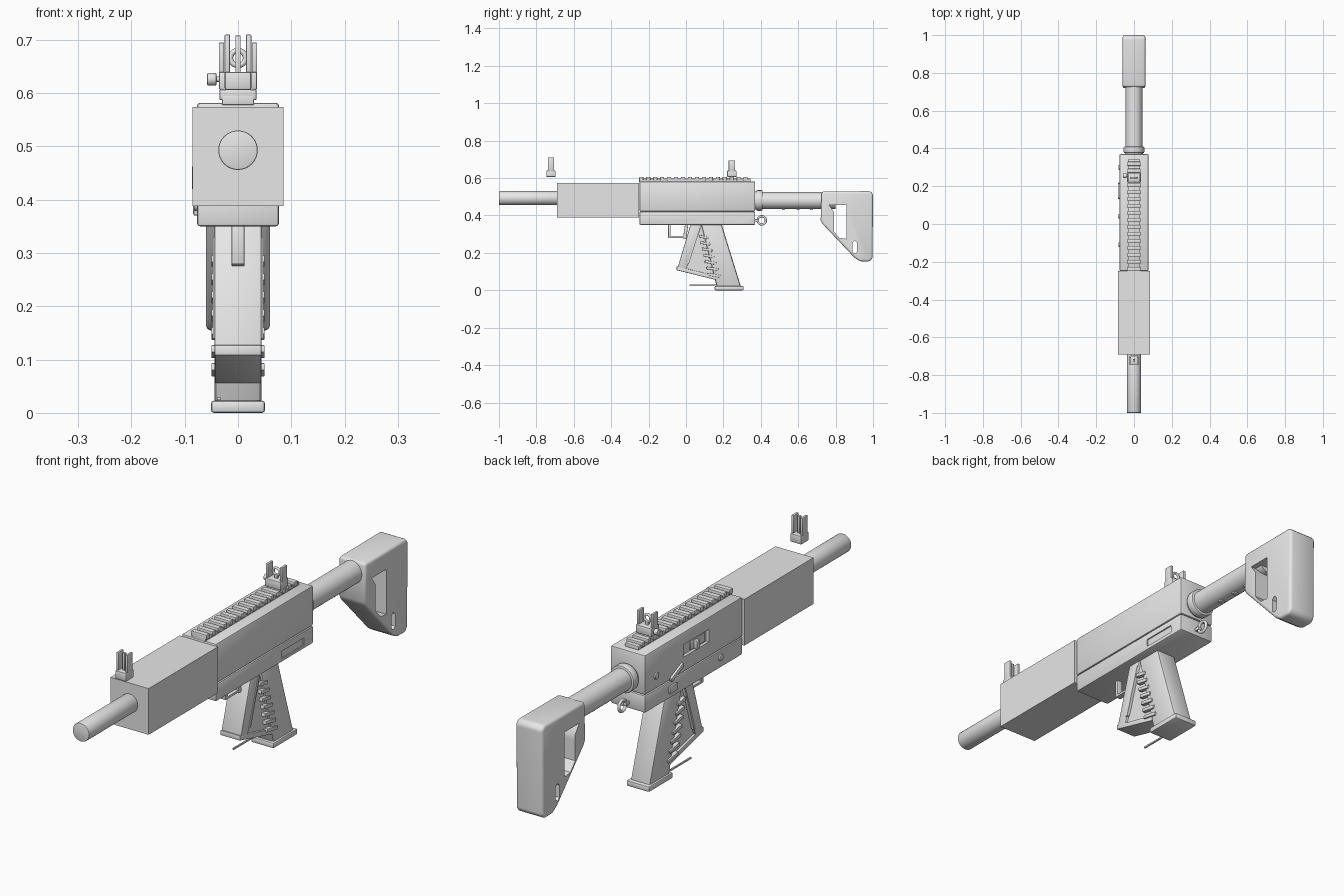
import bpy, bmesh, math
from mathutils import Matrix, Vector

cube = bpy.data.objects.get("Cube")
if cube:
    bpy.data.objects.remove(cube, do_unlink=True)

GREY = (0.8, 0.8, 0.8, 1.0)
grey = bpy.data.materials.new("plain_grey")
grey.use_nodes = True
grey.diffuse_color = GREY
grey.node_tree.nodes["Principled BSDF"].inputs["Base Color"].default_value = GREY


def activate(obj):
    bpy.ops.object.select_all(action='DESELECT')
    obj.select_set(True)
    bpy.context.view_layer.objects.active = obj


def apply(obj, kind, **settings):
    mod = obj.modifiers.new(kind.title(), kind)
    for key, value in settings.items():
        setattr(mod, key, value)
    activate(obj)
    bpy.ops.object.modifier_apply(modifier=mod.name)


def smooth(obj):
    activate(obj)
    bpy.ops.object.shade_smooth_by_angle(angle=math.radians(35))


def finish(name, bm, bevel=0.0, segments=2):
    bmesh.ops.recalc_face_normals(bm, faces=bm.faces)
    mesh = bpy.data.meshes.new(name)
    bm.to_mesh(mesh)
    bm.free()
    obj = bpy.data.objects.new(name, mesh)
    bpy.context.collection.objects.link(obj)
    mesh.materials.append(grey)
    if bevel:
        apply(obj, 'BEVEL', width=bevel, segments=segments, limit_method='ANGLE')
    smooth(obj)
    return obj


def box(name, x, y, z, bevel=0.0, tilt=0.0):
    """Box from (min, max) ranges, optionally tilted about x."""
    size = Vector((x[1] - x[0], y[1] - y[0], z[1] - z[0]))
    mid = Vector((sum(x), sum(y), sum(z))) / 2
    bm = bmesh.new()
    bmesh.ops.create_cube(bm, size=1, matrix=Matrix.LocRotScale(
        mid, Matrix.Rotation(tilt, 3, 'X'), size))
    return finish(name, bm, bevel)


def plate(name, outline, half, bevel=0.0, segments=2):
    """Side outline of (y, z) points extruded to x = +-half."""
    bm = bmesh.new()
    face = bm.faces.new([bm.verts.new((-half, y, z)) for y, z in outline])
    side = bmesh.ops.extrude_face_region(bm, geom=[face])["geom"]
    bmesh.ops.translate(bm, vec=(2 * half, 0, 0),
                        verts=[v for v in side if isinstance(v, bmesh.types.BMVert)])
    return finish(name, bm, bevel, segments)


def rod(name, centre, radius, length, axis='Y', bevel=0.0):
    bm = bmesh.new()
    turn = Matrix.Rotation(math.pi / 2, 4, 'X' if axis == 'Y' else 'Y')
    bmesh.ops.create_cone(bm, cap_ends=True, segments=40, radius1=radius, radius2=radius,
                          depth=length, matrix=Matrix.Translation(centre) @ turn)
    return finish(name, bm, bevel)


def ring(name, centre, major, minor, axis):
    turn = (math.pi / 2, 0, 0) if axis == 'Y' else (0, math.pi / 2, 0)
    bpy.ops.mesh.primitive_torus_add(location=centre, rotation=turn, major_radius=major,
                                     minor_radius=minor, major_segments=32, minor_segments=10)
    obj = bpy.context.object
    obj.name = name
    obj.data.materials.append(grey)
    bpy.ops.object.shade_smooth()


def cut(obj, cutter):
    cutter.hide_render = True
    apply(obj, 'BOOLEAN', object=cutter, operation='DIFFERENCE', solver='EXACT')
    bpy.data.objects.remove(cutter, do_unlink=True)
    smooth(obj)


# Barrel and forward housing
rod("barrel", (0, -0.82, 0.493), 0.037, 0.36, bevel=0.003)
box("forward_housing", (-0.085, 0.085), (-0.69, -0.25), (0.388, 0.574))

# Body halves, with a seam between them
upper = box("upper_body", (-0.077, 0.077), (-0.249, 0.37), (0.422, 0.582), 0.006)
lower = box("lower_body", (-0.077, 0.077), (-0.249, 0.37), (0.35, 0.42), 0.006)
box("body_core", (-0.07, 0.07), (-0.24, 0.36), (0.4, 0.44))
cut(upper, box("port_cutter", (-0.1, -0.065), (-0.035, 0.125), (0.483, 0.533)))
cut(lower, box("recess_cutter", (0.072, 0.1), (0.17, 0.31), (0.364, 0.394)))
box("port_bolt", (-0.07, -0.06), (-0.02, 0.07), (0.487, 0.525), 0.003)
box("port_handle", (-0.085, -0.06), (0.03, 0.05), (0.485, 0.52), 0.003)

# Controls on the right side
box("selector_lever", (-0.086, -0.07), (0.13, 0.215), (0.432, 0.45), 0.004, math.radians(-25))
box("catch_button", (-0.084, -0.07), (0.17, 0.22), (0.37, 0.4), 0.004)
for y, z in ((0.3, 0.475), (-0.11, 0.392)):
    rod("body_pin", (-0.076, y, z), 0.013, 0.014, 'X', 0.003)

# Top rail with cross teeth
box("rail_base", (-0.03, 0.03), (-0.25, 0.345), (0.578, 0.597), 0.002)
teeth = 16
for i in range(teeth):
    y = -0.25 + i * 0.595 / teeth
    box("rail_tooth", (-0.035, 0.035), (y, y + 0.022), (0.587, 0.607), 0.003)

# Sights
for name, y, half, top in (("front_sight", -0.722, 0.025, 0.71), ("rear_sight", 0.245, 0.036, 0.695)):
    box(name + "_base", (-half, half), (y - 0.025, y + 0.025), (0.606, 0.64), 0.004)
    for side in (-1, 1):
        x = side * (half - 0.005)
        box(name + "_ear", (x - 0.005, x + 0.005), (y - 0.017, y + 0.017), (0.635, top), 0.002)
box("front_sight_post", (-0.005, 0.005), (-0.728, -0.716), (0.635, 0.708), 0.001)
ring("rear_aperture", (0, 0.245, 0.666), 0.014, 0.005, 'Y')
box("aperture_stem", (-0.005, 0.005), (0.24, 0.25), (0.635, 0.655))
rod("sight_knob", (-0.049, 0.255, 0.626), 0.012, 0.018, 'X', 0.003)
rod("sight_knob_shaft", (-0.037, 0.255, 0.626), 0.005, 0.02, 'X')

# Stock tube, collar and sling ring
rod("stock_tube", (0, 0.58, 0.48), 0.045, 0.44)
rod("tube_collar", (0, 0.393, 0.48), 0.055, 0.034, bevel=0.006)
rod("tube_neck", (0, 0.375, 0.48), 0.048, 0.03)
ring("sling_ring", (0, 0.405, 0.374), 0.022, 0.006, 'X')
box("sling_ring_mount", (-0.008, 0.008), (0.36, 0.39), (0.368, 0.38), 0.002)
for y in (0.52, 0.6, 0.67):
    box("tube_stop", (-0.012, 0.012), (y - 0.008, y + 0.008), (0.43, 0.445), 0.002)

# Stock with a window and a strap slot
stock = plate("stock", [(0.725, 0.528), (0.985, 0.53), (1.0, 0.515), (0.997, 0.17), (0.98, 0.154),
                        (0.93, 0.155), (0.9, 0.175), (0.73, 0.355), (0.72, 0.375)], 0.06, 0.018, 3)
cut(stock, plate("window_cutter", [(0.765, 0.456), (0.858, 0.456), (0.858, 0.275), (0.82, 0.28),
                                   (0.79, 0.315), (0.79, 0.42)], 0.1))
cut(stock, plate("slot_cutter", [(0.89, 0.205), (0.902, 0.196), (0.915, 0.205),
                                 (0.915, 0.255), (0.902, 0.267), (0.89, 0.255)], 0.1))

# Grip: solid back, slanted front strut, recessed core and foot
plate("grip_back", [(0.08, 0.355), (0.19, 0.355), (0.295, 0.015), (0.165, 0.015)], 0.044, 0.01)
plate("grip_strut", [(0.025, 0.355), (0.085, 0.355), (0.0, 0.11), (-0.045, 0.12)], 0.044, 0.004)
plate("grip_core", [(0.04, 0.355), (0.15, 0.355), (0.2, 0.06), (-0.03, 0.115)], 0.035)
plate("grip_foot", [(-0.05, 0.128), (0.16, 0.078), (0.16, 0.055), (-0.05, 0.108)], 0.044, 0.003)
box("grip_base_plate", (-0.051, 0.051), (0.153, 0.308), (0.0, 0.023), 0.006)
box("base_spike", (-0.039, -0.033), (0.02, 0.18), (0.024, 0.03))

# Stepped ribs on both sides of the grip
for i in range(7):
    z = 0.285 - i * 0.034
    y = 0.1 + i * 0.0105
    box("grip_rib", (-0.05, 0.05), (y - 0.03 - i * 0.003, y + 0.02), (z - 0.007, z + 0.007),
        0.002, math.radians(-10))
plate("strut_ridge", [(0.068, 0.33), (0.075, 0.33), (0.015, 0.14), (0.006, 0.14)], 0.047)

# Trigger guard and trigger
box("guard_front", (-0.012, 0.012), (-0.095, -0.083), (0.282, 0.355), 0.002)
box("guard_bottom", (-0.012, 0.012), (-0.095, 0.012), (0.28, 0.29), 0.002)
plate("trigger", [(-0.005, 0.355), (0.012, 0.355), (0.002, 0.275), (-0.016, 0.278)], 0.012, 0.002)
